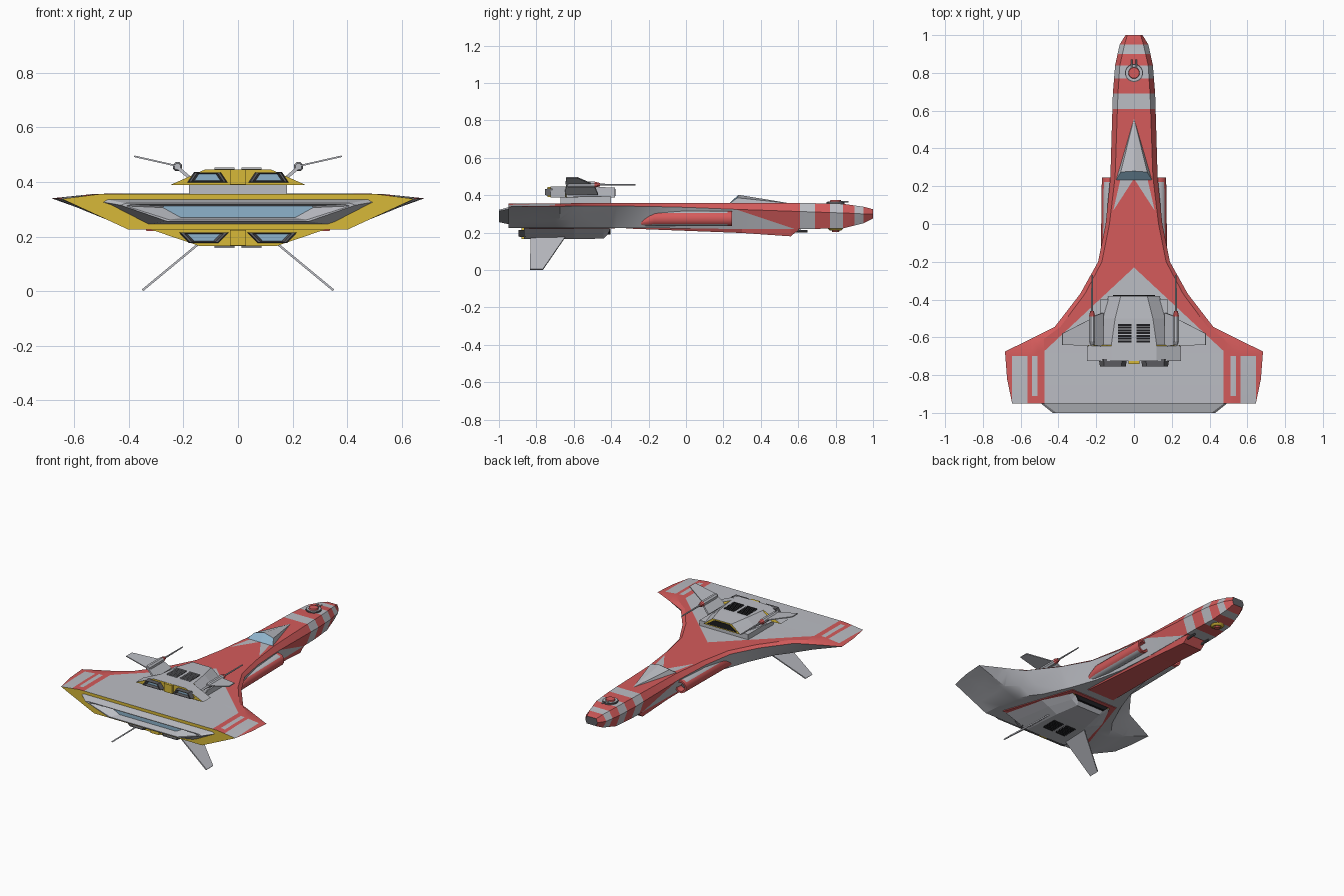
import bpy, bmesh, math
from mathutils import Vector, Matrix

if "Cube" in bpy.data.objects:
    bpy.data.objects.remove(bpy.data.objects["Cube"])

COLORS = {"hull_grey": (0.50, 0.51, 0.55), "paint_red": (0.66, 0.105, 0.105),
          "trim_yellow": (0.68, 0.48, 0.04), "glass_blue": (0.27, 0.45, 0.60),
          "vent_black": (0.012, 0.012, 0.014), "dark_metal": (0.11, 0.11, 0.12)}
MATS = {}
for name, col in COLORS.items():
    MATS[name] = bpy.data.materials.new(name)
    MATS[name].diffuse_color = (*col, 1)
GREY, RED, YELLOW, BLUE, BLACK, DARK = COLORS


def finish(name, bm, paint, mirror=False, smooth=None):
    """Paint faces with a colour name or a rule(centre, normal), then link."""
    bmesh.ops.recalc_face_normals(bm, faces=bm.faces)
    used = []
    for f in bm.faces:
        f.normal_update()
        m = paint if isinstance(paint, str) else paint(f.calc_center_median(), f.normal)
        if m not in used:
            used.append(m)
        f.material_index = used.index(m)
    me = bpy.data.meshes.new(name)
    bm.to_mesh(me)
    bm.free()
    for m in used:
        me.materials.append(MATS[m])
    ob = bpy.data.objects.new(name, me)
    bpy.context.collection.objects.link(ob)
    if smooth:
        bpy.ops.object.select_all(action='DESELECT')
        ob.select_set(True)
        bpy.context.view_layer.objects.active = ob
        bpy.ops.object.shade_smooth_by_angle(angle=math.radians(smooth))
    if mirror:
        ob.modifiers.new("mirror", 'MIRROR')
    return ob


def hexa(y, wt, zt, wm, zm, wb, zb, cx=0):
    """Six-sided cross-section: top, middle and bottom half widths and heights."""
    return [(cx + x, y, z) for x, z in
            ((-wb, zb), (wb, zb), (wm, zm), (wt, zt), (-wt, zt), (-wm, zm))]


def trap(y, wt, zt, wb, zb, cx=0):
    return hexa(y, wt, zt, (wt + wb) / 2, (zt + zb) / 2, wb, zb, cx)


def circle(y, r, cx, cz, n=12):
    return [(cx + r * math.cos((i + .5) * math.tau / n), y,
             cz + r * math.sin((i + .5) * math.tau / n)) for i in range(n)]


def loft(rings):
    bm = bmesh.new()
    vs = [[bm.verts.new(p) for p in r] for r in rings]
    n = len(vs[0])
    for a, b in zip(vs, vs[1:]):
        for i in range(n):
            bm.faces.new((a[i], a[(i + 1) % n], b[(i + 1) % n], b[i]))
    bm.faces.new(vs[0])
    bm.faces.new(vs[-1])
    return bm


def box(name, x, y, z, paint, mirror=False):
    hx, cx = (x[1] - x[0]) / 2, (x[0] + x[1]) / 2
    return finish(name, loft([trap(v, hx, z[1], hx, z[0], cx) for v in y]), paint, mirror)


def slab(name, pts, t, paint):
    """Thin mirrored plate from four corners."""
    bm = bmesh.new()
    ps = [Vector(p) for p in pts]
    off = (ps[1] - ps[0]).cross(ps[2] - ps[0]).normalized() * t / 2
    a, b = [bm.verts.new(p + off) for p in ps], [bm.verts.new(p - off) for p in ps]
    bm.faces.new(a)
    bm.faces.new(b)
    for i in range(4):
        j = (i + 1) % 4
        bm.faces.new((a[i], a[j], b[j], b[i]))
    return finish(name, bm, paint, True)


def disc(name, r1, r2, h, loc, paint, n=20):
    bm = bmesh.new()
    bmesh.ops.create_cone(bm, cap_ends=True, segments=n, radius1=r1, radius2=r2,
                          depth=h, matrix=Matrix.Translation(loc))
    return finish(name, bm, paint)


# Main hull: y, mid width, mid z, top width, top z, bottom width, bottom z
stations = [(1, .045, .30, .035, .325, .035, .275), (.95, .076, .30, .05, .338, .05, .25),
            (.84, .10, .305, .075, .354, .07, .223), (.69, .112, .31, .085, .357, .08, .22),
            (.25, .125, .325, .10, .357, .085, .22), (0, .15, .335, .13, .357, .10, .222),
            (-.2, .19, .34, .17, .357, .14, .225), (-.37, .285, .342, .26, .357, .20, .225),
            (-.545, .42, .342, .39, .357, .28, .225), (-.61, .55, .342, .48, .357, .33, .225),
            (-.675, .683, .34, .53, .356, .36, .225), (-.82, .672, .34, .53, .356, .39, .225),
            (-.95, .645, .338, .51, .355, .40, .225)]
bm = loft([hexa(y, wt, zt, w, zm, wb, zb) for y, w, zm, wt, zt, wb, zb in stations])


def cut(co, no):
    bmesh.ops.bisect_plane(bm, geom=bm.verts[:] + bm.edges[:] + bm.faces[:],
                           plane_co=co, plane_no=no)


# Cut the hull along the paint borders
BANDS = (.95, .9, .84, .77, .69, .61)
for y in BANDS + (-.70, -.91):
    cut((0, y, 0), (0, 1, 0))
for s in (1, -1):
    cut((0, -.23, 0), (s * .933, 1, 0))       # aft chevron
    cut((0, .55, 0), (s * .48, .11, 0))       # canopy arrow
    cut((0, .24, 0), (s * 1.545, 1, 0))       # canopy notch
    for x in (.475, .51, .54, .565, .645):    # wing tip stripes
        cut((s * x, 0, 0), (1, 0, 0))
cut((0, .25, .33), (0, .11, .33))             # side diagonal


def hull_paint(c, n):
    x, y = abs(c.x), c.y
    if n.y < -.9 and y < -.94:
        return YELLOW
    if y > .99:
        return DARK
    if y > .61:
        return RED if sum(y < b for b in BANDS) % 2 == 0 else GREY
    if n.z > .1:
        if x < .11 * (.55 - y) / .48 and y > .24 - 1.545 * x:
            return GREY
        if y < -.23 - .933 * x and x < .475:
            return GREY
        if y < -.70 and (.565 < x < .645 or (.51 < x < .54 and y > -.91)):
            return GREY
        return RED
    return RED if y > 0 and c.z > .33 - (y - .25) / 3 else GREY


finish("hull", bm, hull_paint, smooth=22)

# Belly keel
finish("belly_keel", loft([trap(-.32, .12, .24, .10, .222), trap(.3, .088, .24, .075, .198),
                           trap(.56, .085, .24, .07, .18), trap(.61, .08, .24, .07, .222)]), RED)

# Wide main engine at the tail, recessed to a glowing strip
finish("main_engine", loft([hexa(-.94, .49, .338, .505, .328, .34, .243),
                            hexa(-1, .41, .322, .43, .315, .26, .256),
                            hexa(-1, .39, .318, .41, .312, .25, .261),
                            hexa(-.955, .27, .312, .275, .306, .21, .270)]),
       lambda c, n: BLUE if n.y < -.99 and c.y > -.96 else GREY)

# Canopy: ridge with two rear windows
bm = bmesh.new()
A, R, S, B, C = [bm.verts.new(p) for p in ((0, .56, .356), (0, .28, .402), (.07, .275, .386),
                                           (.10, .225, .35), (0, .225, .35))]
bm.faces.new((A, R, S))
bm.faces.new((A, S, B))
rear = bm.faces.new((R, C, B, S))
bmesh.ops.inset_individual(bm, faces=[rear], thickness=.012)
rear_c = rear.calc_center_median()
finish("canopy", bm, lambda c, n: BLUE if (c - rear_c).length < .004 else GREY, True)


# Engine modules above and below the tail
def module_paint(c, n):
    return YELLOW if abs(n.y) > .75 else GREY


box("upper_pedestal", (-.18, .18), (-.67, -.40), (.35, .392), GREY)
finish("upper_module", loft([trap(-.38, .07, .44, .135, .388), trap(-.5, .10, .446, .17, .388),
                             trap(-.64, .12, .446, .19, .388), trap(-.645, .12, .446, .25, .388),
                             trap(-.725, .12, .446, .25, .388)]), module_paint)
finish("lower_red_border", loft([trap(-.86, .34, .23, .335, .221),
                                 trap(-.38, .18, .23, .175, .221)]), RED)
finish("lower_module", loft([trap(-.865, .32, .226, .14, .165), trap(-.60, .25, .226, .12, .165),
                             trap(-.44, .17, .226, .09, .168),
                             trap(-.41, .16, .226, .10, .20)]), module_paint)
# Black intake grilles with bars
finish("upper_intake", loft([trap(-.39, .058, .432, .11, .396),
                             trap(-.376, .058, .432, .11, .396)]), BLACK)
finish("lower_intake", loft([trap(-.42, .135, .219, .10, .19),
                             trap(-.405, .135, .219, .10, .19)]), BLACK)


def nozzle(name, y, wt, zt, wb, zb, cx):
    zc = (zt + zb) / 2
    f = lambda yy, k: trap(yy, wt * k, zc + (zt - zc) * k, wb * k, zc + (zb - zc) * k, cx)
    finish(name, loft([f(y + .01, 1.1), f(y - .03, 1), f(y - .03, .85), f(y - .005, .7)]),
           lambda c, n: BLUE if n.y < -.9 and c.y > y - .01 else DARK, True)


nozzle("upper_nozzle", -.725, .045, .434, .068, .400, .112)
nozzle("lower_nozzle", -.865, .085, .214, .05, .178, .125)
box("upper_rear_post", (-.03, .03), (-.74, -.72), (.39, .445), YELLOW)
box("lower_rear_post", (-.03, .03), (-.88, -.86), (.167, .224), YELLOW)

# Louvred vents on both modules
for part, y0, z, d in (("upper", -.63, .446, 1), ("lower", -.77, .165, -1)):
    zr = lambda a, b: tuple(sorted((z + d * a, z + d * b)))
    box(part + "_vent", (.012, .086), (y0, y0 + .105), zr(-.002, .0015), BLACK, True)
    for i in range(8):
        y = y0 + i * .0145
        box(part + "_vent_slat", (.012, .086), (y, y + .0035), zr(0, .007),
            lambda c, n: BLACK if n.y > .5 else GREY, True)

# Upper struts, gun pods, barrels and winglets
slab("gun_strut", ((.165, -.65, .405), (.165, -.47, .405), (.22, -.49, .452), (.22, -.64, .452)),
     .012, GREY)
finish("gun_pod", loft([circle(-.64, .012, .222, .456, 8), circle(-.62, .018, .222, .456, 8),
                        circle(-.49, .018, .222, .456, 8), circle(-.46, .010, .222, .456, 8)]),
       lambda c, n: RED if c.y > -.5 else GREY, True)
finish("gun_barrel", loft([circle(-.47, .006, .222, .456, 8), circle(-.27, .004, .222, .456, 8)]),
       GREY, True)
slab("winglet", ((.225, -.645, .459), (.225, -.50, .459), (.38, -.58, .494), (.38, -.64, .494)),
     .006, GREY)

# Lower fins reaching the ground
slab("lower_fin", ((.13, -.83, .185), (.13, -.64, .185), (.35, -.765, .003), (.35, -.835, .003)),
     .008, GREY)

# Side pods with hollow front ends
finish("side_pod", loft([circle(.20, .028, .13, .275), circle(.245, .030, .13, .275),
                         circle(.245, .042, .13, .275), circle(.222, .042, .13, .275),
                         circle(-.17, .042, .135, .275), circle(-.27, .014, .15, .25)]),
       lambda c, n: DARK if c.y < .21 and n.y > .9 else
       RED if n.x > .75 or c.y > .222 else GREY, True, 35)

# Nose turret on top, small chin turret below
disc("turret_ring", .048, .048, .014, (0, .80, .356), DARK)
disc("turret_deck", .043, .043, .016, (0, .80, .357), GREY)
disc("turret_head", .034, .028, .024, (0, .80, .362), RED)
finish("turret_barrel", loft([circle(.80, .005, .012, .366, 8), circle(.87, .004, .012, .366, 8)]),
       GREY, True)
disc("chin_ring", .030, .045, .014, (0, .80, .218), YELLOW)
disc("chin_head", .018, .024, .014, (0, .80, .211), RED)
finish("chin_gun", loft([circle(.57, .009, .055, .208, 8), circle(.65, .007, .055, .208, 8)]),
       DARK, True)

for m in bpy.data.materials:
    if m.users and not m.is_grease_pencil:
        m.use_nodes = True
        m.node_tree.nodes["Principled BSDF"].inputs["Base Color"].default_value = m.diffuse_color
